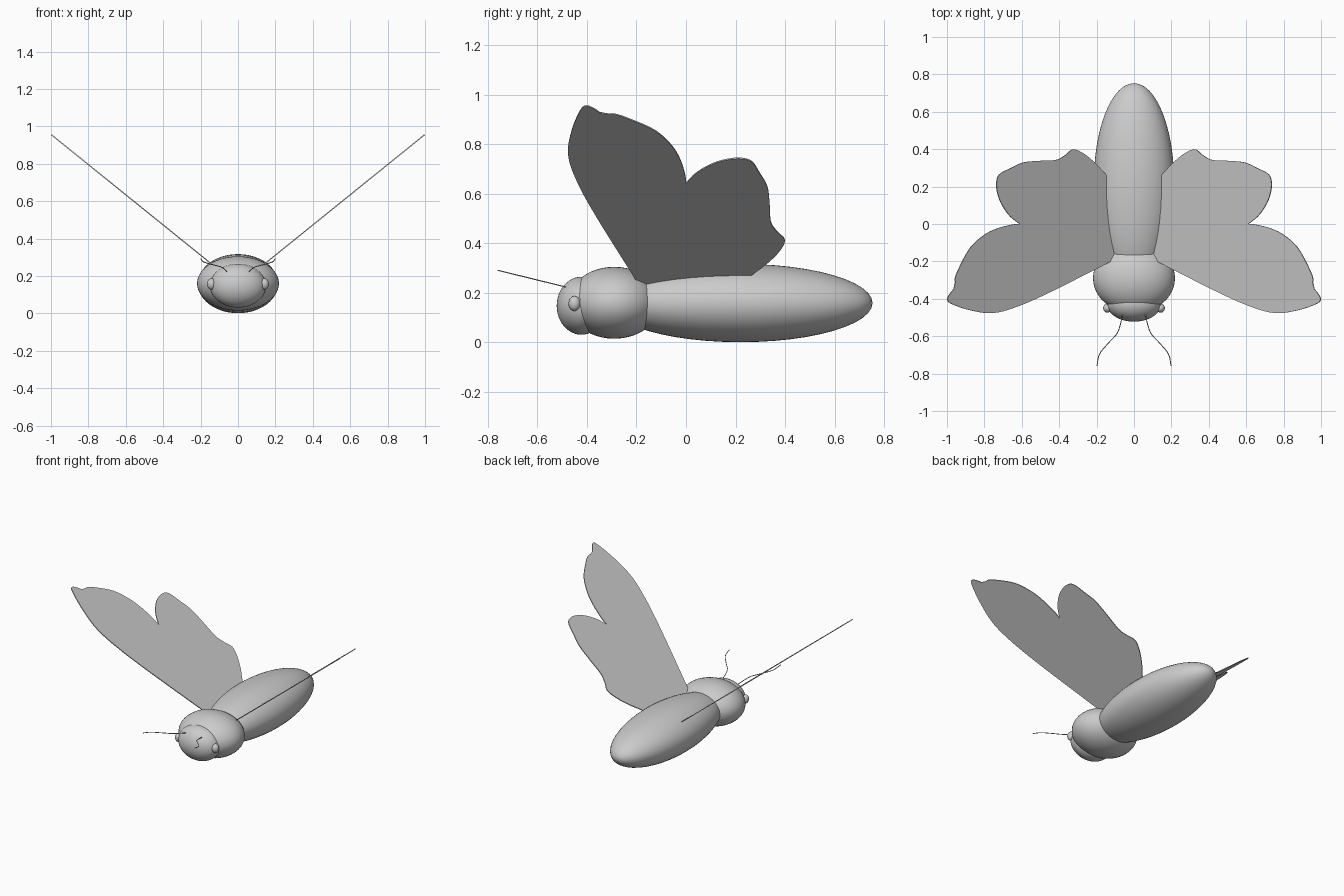
import bpy, bmesh
from mathutils import Vector

if "Cube" in bpy.data.objects:
    bpy.data.objects.remove(bpy.data.objects["Cube"])


def ellipsoid(name, loc, radii):
    bpy.ops.mesh.primitive_uv_sphere_add(segments=48, ring_count=24, radius=1)
    ob = bpy.context.object
    ob.name = name
    ob.rotation_euler = (1.5707963, 0, 0)  # poles along the body
    bpy.ops.object.transform_apply(location=False, rotation=True, scale=False)
    ob.location, ob.scale = loc, radii
    bpy.ops.object.shade_smooth()
    return ob


def smooth_path(pts, steps=5):
    """Catmull-Rom curve through 2D points, without the last point."""
    p = [Vector(q) for q in pts]
    p = [2 * p[0] - p[1]] + p + [2 * p[-1] - p[-2]]
    out = []
    for a, b, c, d in zip(p, p[1:], p[2:], p[3:]):
        for i in range(steps):
            t = i / steps
            out.append(0.5 * (2 * b + (c - a) * t + (2 * a - 5 * b + 4 * c - d) * t * t
                              + (3 * b - a - 3 * c + d) * t ** 3))
    return out


# body
ellipsoid("abdomen", (0, 0.22, 0.159), (0.215, 0.533, 0.158))
ellipsoid("thorax", (0, -0.29, 0.16), (0.219, 0.187, 0.145))
ellipsoid("head", (0, -0.422, 0.148), (0.149, 0.1, 0.117))
for side, s in (("left", -1), ("right", 1)):
    ellipsoid(side + "_eye", (s * 0.142, -0.45, 0.157), (0.023, 0.024, 0.03))

# wing outline seen from above, split at its sharp corners
runs = [
    [(0.0, 0.10), (0.0, -0.14)],
    [(0.0, -0.14), (0.123, -0.20), (0.44, -0.36), (0.62, -0.44), (0.754, -0.476),
     (0.872, -0.462), (0.968, -0.43), (0.998, -0.405), (0.98, -0.366), (0.937, -0.322)],
    [(0.937, -0.322), (0.954, -0.313), (0.957, -0.29), (0.936, -0.236), (0.876, -0.127),
     (0.80, -0.058), (0.726, -0.022), (0.65, -0.003), (0.611, 0.0)],
    [(0.611, 0.0), (0.655, 0.034), (0.689, 0.075), (0.721, 0.135), (0.736, 0.208),
     (0.721, 0.264), (0.66, 0.298), (0.591, 0.329), (0.50, 0.338), (0.416, 0.343),
     (0.367, 0.369), (0.326, 0.399), (0.271, 0.377), (0.212, 0.329), (0.151, 0.264), (0.0, 0.10)],
]
outline = [q for r in runs for q in smooth_path(r, 1 if len(r) == 2 else 5)]

# wings, tilted up and outwards
for side, s in (("left", -1), ("right", 1)):
    bm = bmesh.new()
    verts = [bm.verts.new((s * q.x, q.y, 0.15 + 0.807 * q.x)) for q in outline]
    bm.faces.new(verts if s > 0 else verts[::-1])
    bmesh.ops.triangulate(bm, faces=bm.faces[:])
    me = bpy.data.meshes.new(side + "_wings")
    bm.to_mesh(me)
    bm.free()
    ob = bpy.data.objects.new(side + "_wings", me)
    bpy.context.collection.objects.link(ob)
    sol = ob.modifiers.new("thickness", 'SOLIDIFY')
    sol.thickness, sol.offset = 0.006, 0

# antennae, thin tubes lying in one sloping plane
feeler = smooth_path([(0.055, -0.46), (0.064, -0.50), (0.088, -0.58), (0.14, -0.64),
                      (0.184, -0.695), (0.197, -0.754), (0.197, -0.755)])
for side, s in (("left", -1), ("right", 1)):
    cu = bpy.data.curves.new(side + "_antenna", 'CURVE')
    cu.dimensions = '3D'
    cu.bevel_depth, cu.bevel_resolution = 0.0025, 1
    cu.use_fill_caps = True
    sp = cu.splines.new('POLY')
    sp.points.add(len(feeler) - 1)
    for pt, q in zip(sp.points, feeler):
        pt.co = (s * q.x, q.y, 0.225 + 0.245 * (-0.49 - q.y), 1)
    bpy.context.collection.objects.link(bpy.data.objects.new(side + "_antenna", cu))
